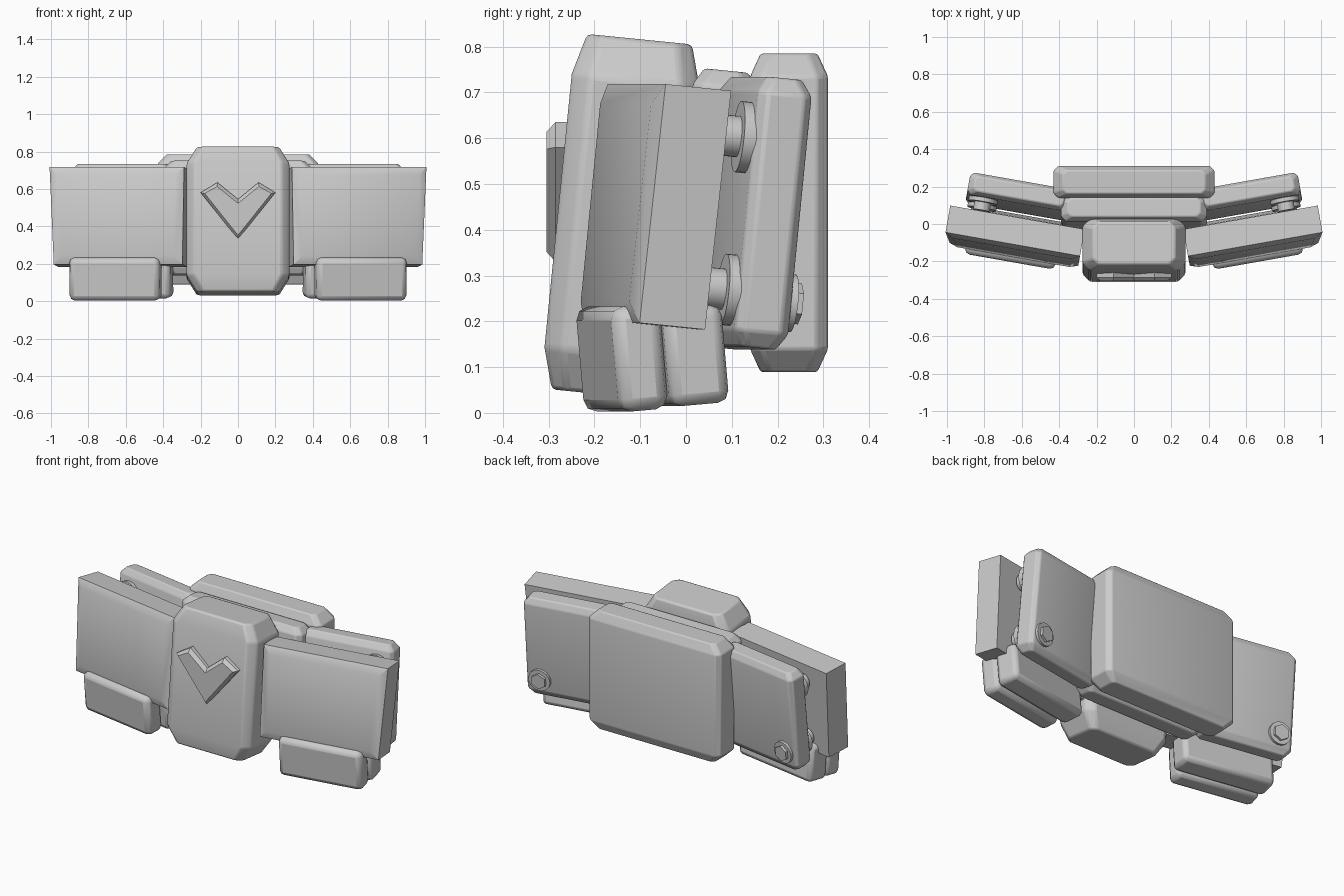
import bpy, bmesh, math
from mathutils import Matrix

cube = bpy.data.objects.get("Cube")
if cube:
    bpy.data.objects.remove(cube, do_unlink=True)

GREY = (0.6, 0.6, 0.6, 1)
mat = bpy.data.materials.new("plain_grey")
mat.use_nodes = True
mat.diffuse_color = GREY
mat.node_tree.nodes["Principled BSDF"].inputs["Base Color"].default_value = GREY
parts = []


def frame(loc, pitch=0, yaw=0):
    """Placement: lean back by pitch, then swing round by yaw (degrees)."""
    return (Matrix.Translation(loc) @ Matrix.Rotation(math.radians(yaw), 4, 'Z')
            @ Matrix.Rotation(math.radians(-pitch), 4, 'X'))


def finish(name, bm, matrix=None, mirror=False, bevel=0):
    if matrix:
        bm.transform(matrix)
    bmesh.ops.recalc_face_normals(bm, faces=bm.faces)
    me = bpy.data.meshes.new(name)
    bm.to_mesh(me)
    bm.free()
    me.materials.append(mat)
    ob = bpy.data.objects.new(name, me)
    bpy.context.collection.objects.link(ob)
    if bevel:
        mod = ob.modifiers.new("rounded_edges", 'BEVEL')
        mod.width, mod.segments = bevel, 2
        mod.limit_method, mod.angle_limit = 'ANGLE', math.radians(20)
    if mirror:
        ob.modifiers.new("other_side", 'MIRROR')
    parts.append(ob)
    return ob


def loft(rings):
    """Join rings of equal length into a capped solid."""
    bm = bmesh.new()
    rows = [[bm.verts.new(p) for p in ring] for ring in rings]
    n = len(rows[0])
    for a, b in zip(rows, rows[1:]):
        for i in range(n):
            bm.faces.new((a[i], a[(i + 1) % n], b[(i + 1) % n], b[i]))
    bm.faces.new(rows[0])
    bm.faces.new(rows[-1])
    return bm


def cut_rect(hx, hy, c, z):
    """Rectangle with cut corners."""
    return [(hx, c - hy, z), (hx, hy - c, z), (hx - c, hy, z), (c - hx, hy, z),
            (-hx, hy - c, z), (-hx, c - hy, z), (c - hx, -hy, z), (hx - c, -hy, z)]


def block(name, half, cap, inset, corner, matrix, mirror=False, bevel=0.006):
    """Upright slab whose top and bottom taper to smaller caps."""
    hx, hy, hz = half
    small = (hx - inset[0], hy - inset[1], corner * 0.8)
    full = (hx, hy, corner)
    rings = [cut_rect(*small, -hz), cut_rect(*full, cap - hz),
             cut_rect(*full, hz - cap), cut_rect(*small, hz)]
    return finish(name, loft(rings), matrix, mirror, bevel)


def rounded_box(name, half, matrix, bevel):
    bm = bmesh.new()
    bmesh.ops.create_cube(bm, size=2)
    bmesh.ops.scale(bm, vec=half, verts=bm.verts)
    return finish(name, bm, matrix, True, bevel)


def disc(name, radius, y0, y1, x, z, base, sides=32):
    """Cylinder along the depth axis of a tilted plate."""
    bm = bmesh.new()
    m = Matrix.Translation((x, (y0 + y1) / 2, z)) @ Matrix.Rotation(math.pi / 2, 4, 'X')
    bmesh.ops.create_cone(bm, cap_ends=True, segments=sides, radius1=radius,
                          radius2=radius, depth=y1 - y0, matrix=m)
    return finish(name, bm, base, True)


# Centre buckle
block("buckle", (0.275, 0.14, 0.39), 0.09, (0.055, 0.025), 0.04,
      frame((0, -0.14, 0.428), 5.7), bevel=0.01)

# Raised chevron on the buckle
bm = bmesh.new()
half_v = [(0.2, 0.58), (0.11, 0.635)]
outline = [(0, 0.33)] + half_v + [(0, 0.545)] + [(-x, z) for x, z in reversed(half_v)]
face = bm.faces.new([bm.verts.new((x, -0.24, z)) for x, z in outline])
ext = bmesh.ops.extrude_face_region(bm, geom=[face])
bmesh.ops.translate(bm, vec=(0, -0.045, 0),
                    verts=[v for v in ext["geom"] if isinstance(v, bmesh.types.BMVert)])
bmesh.ops.recalc_face_normals(bm, faces=bm.faces)
front = [f for f in bm.faces if f.calc_center_median().y < -0.28]
bmesh.ops.inset_region(bm, faces=front, thickness=0.022, depth=0.02)
finish("chevron", bm)

# Front wing plates with a shallow sloped border
def wing_ring(y, inset):
    t, b, h, i = 0.365 - inset, 0.333 - inset, 0.262 - inset, 0.365 - inset
    return [(-i, y, -h), (b, y, -h), (t, y, h), (-i, y, h)]


finish("front_wings", loft([wing_ring(0.073, 0), wing_ring(-0.073, 0), wing_ring(-0.093, 0.045)]),
       frame((0.64, -0.062, 0.45), 5.7, 10), True)

# Lower pads
rounded_box("lower_front_pads", (0.245, 0.055, 0.115), frame((0.655, -0.14, 0.12), -5, 10), 0.028)
rounded_box("lower_rear_pads", (0.27, 0.066, 0.107), frame((0.62, -0.022, 0.125), -5, 10), 0.025)

# Back plates
block("back_plate", (0.43, 0.085, 0.348), 0.05, (0.05, 0.023), 0.025, frame((0, 0.225, 0.437)))
block("middle_plate", (0.39, 0.07, 0.305), 0.035, (0.035, 0.022), 0.025,
      frame((0, 0.058, 0.444), 5.7))
rear = frame((0.62, 0.147, 0.436), 5.7, 10)
block("back_wings", (0.272, 0.06, 0.296), 0.035, (0.03, 0.02), 0.02, rear, True)

# Spacers, washers and hex bolts
for label, z in (("upper", 0.16), ("lower", -0.175)):
    disc(label + "_spacers", 0.045, -0.125, -0.05, 0.18, z, rear)
    disc(label + "_washers", 0.078, -0.082, -0.05, 0.18, z, rear)
disc("rear_washers", 0.063, 0.05, 0.075, 0.185, -0.19, rear)
disc("hex_bolts", 0.045, 0.07, 0.09, 0.185, -0.19, rear, 6)

# Smooth shading with sharp edges kept
bpy.ops.object.select_all(action='DESELECT')
for ob in parts:
    ob.select_set(True)
bpy.context.view_layer.objects.active = parts[0]
bpy.ops.object.shade_smooth_by_angle(angle=math.radians(30))
